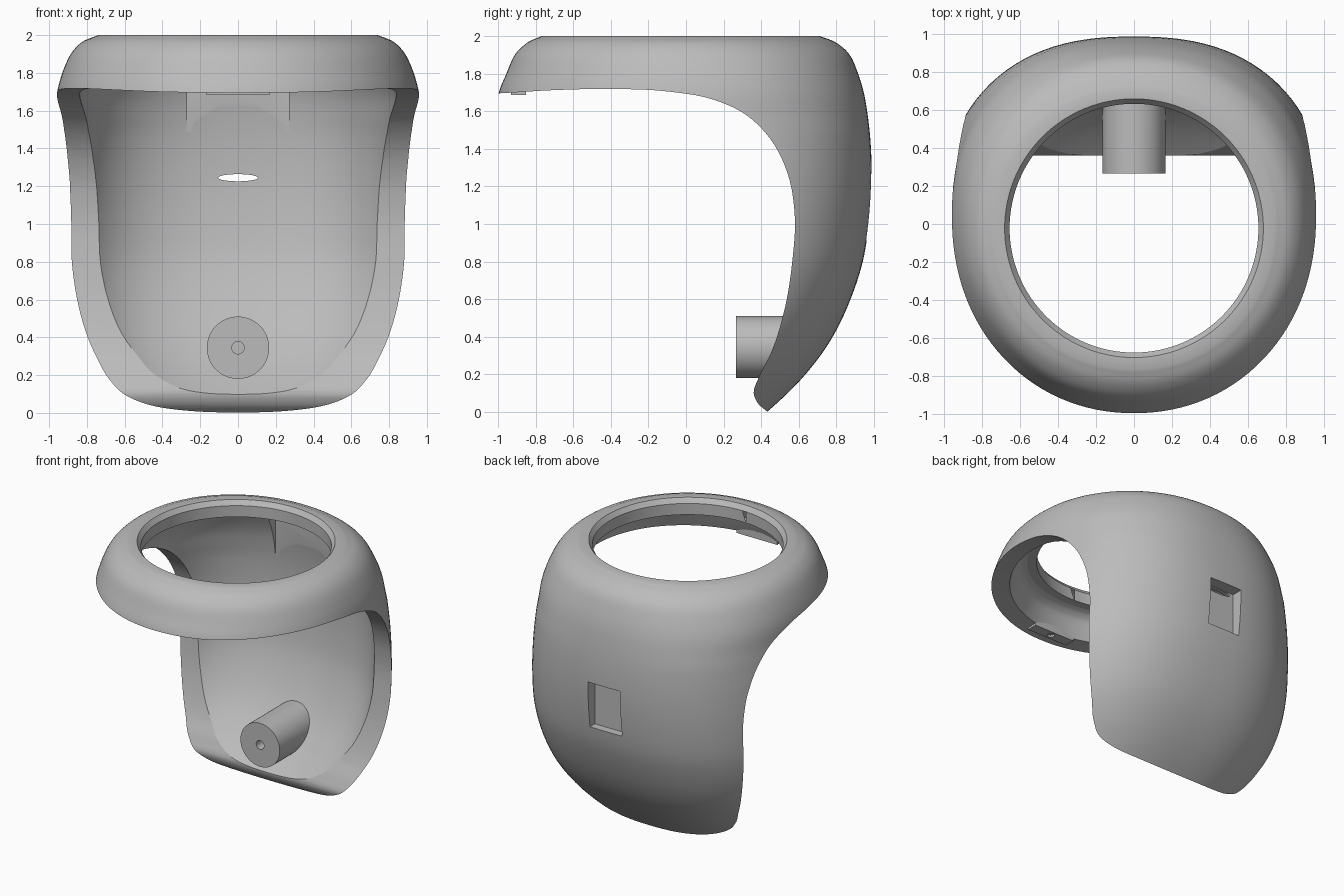
import bpy, bmesh, math
from mathutils import Vector, Matrix

if "Cube" in bpy.data.objects:
    bpy.data.objects.remove(bpy.data.objects["Cube"])

grey = bpy.data.materials.new("plain_grey")
grey.use_nodes = True
colour = (0.5, 0.5, 0.5, 1)
grey.diffuse_color = colour
grey.node_tree.nodes["Principled BSDF"].inputs["Base Color"].default_value = colour


def make(name, bm):
    bmesh.ops.recalc_face_normals(bm, faces=bm.faces)
    me = bpy.data.meshes.new(name)
    bm.to_mesh(me)
    bm.free()
    me.materials.append(grey)
    ob = bpy.data.objects.new(name, me)
    bpy.context.collection.objects.link(ob)
    return ob


def activate(ob):
    bpy.ops.object.select_all(action='DESELECT')
    ob.select_set(True)
    bpy.context.view_layer.objects.active = ob


def boolean(ob, cutter, operation='DIFFERENCE'):
    cutter.hide_render = True
    m = ob.modifiers.new("cut", 'BOOLEAN')
    m.operation, m.object, m.solver = operation, cutter, 'EXACT'
    activate(ob)
    bpy.ops.object.modifier_apply(modifier=m.name)
    bpy.data.objects.remove(cutter)


def smooth(ob, angle=24):
    activate(ob)
    bpy.ops.object.shade_smooth_by_angle(angle=math.radians(angle))


def spline(pts, steps):
    """Interpolating curve through unevenly spaced points of any dimension."""
    pts = [Vector(p) for p in pts]
    gap = [(b - a).length for a, b in zip(pts, pts[1:])]
    slope = [(b - a) / g for a, b, g in zip(pts, pts[1:], gap)]
    tan = [slope[0]]
    for i in range(1, len(pts) - 1):
        tan.append((slope[i - 1] * gap[i] + slope[i] * gap[i - 1]) / (gap[i - 1] + gap[i]))
    tan.append(slope[-1])
    out = []
    for i, g in enumerate(gap):
        for k in range(steps):
            t = k / steps
            out.append((2 * t ** 3 - 3 * t * t + 1) * pts[i] + (3 * t * t - 2 * t ** 3) * pts[i + 1]
                       + g * ((t ** 3 - 2 * t * t + t) * tan[i] + (t ** 3 - t * t) * tan[i + 1]))
    return out + [pts[-1]]


def box(name, lo, hi):
    bm = bmesh.new()
    lo, hi = Vector(lo), Vector(hi)
    mat = Matrix.Translation((lo + hi) / 2) @ Matrix.Diagonal((*(hi - lo), 1))
    bmesh.ops.create_cube(bm, size=1, matrix=mat)
    return make(name, bm)


def cone(name, r1, r2, depth, matrix, segments=64):
    bm = bmesh.new()
    bmesh.ops.create_cone(bm, cap_ends=True, segments=segments, radius1=r1, radius2=r2,
                          depth=depth, matrix=matrix)
    return make(name, bm)


ALONG_Y = Matrix.Rotation(math.pi / 2, 4, 'X')

# Shell: rings of (height, half width, back depth, front depth)
rings = [(-.1, .53, .31, .33), (0, .64, .43, .45), (.1, .735, .54, .55), (.2, .815, .635, .65),
         (.4, .93, .78, .8), (.6, .99, .875, .9), (.8, 1.015, .94, .95), (1, 1.015, .972, .98),
         (1.3, .995, .987, 1), (1.55, .967, .97, 1.01), (1.7, .957, .945, .995),
         (1.8, .93, .915, .955), (1.9, .885, .87, .91), (1.96, .83, .805, .85),
         (2, .74, .71, .765)]
N = 120
bm = bmesh.new()
loops = []
sections = spline(rings, 5)
top = sections[-1]
sections.append(Vector((2, top[1] * .5, top[2] * .5, top[3] * .5)))
for z, a, back, front in sections:
    blend = min(max((z - 1.5) / .5, 0), 1)
    loop = []
    for i in range(N):
        t = 2 * math.pi * i / N
        c, s = math.cos(t), math.sin(t)
        n = 2.42 - .35 * blend if s > 0 else 2.07
        depth = back if s > 0 else front
        r = (abs(c) ** n + abs(s) ** n) ** (-1 / n)
        loop.append(bm.verts.new((a * c * r, depth * s * r, z)))
    loops.append(loop)
for lo, hi in zip(loops, loops[1:]):
    for i in range(N):
        j = (i + 1) % N
        bm.faces.new((lo[i], lo[j], hi[j], hi[i]))
shell = make("curved_shell", bm)
solid = shell.modifiers.new("wall", 'SOLIDIFY')
solid.thickness, solid.offset, solid.use_even_offset = .12, -1, True
activate(shell)
bpy.ops.object.modifier_apply(modifier="wall")

# Side profile that keeps the visor-like rim, the back and the sloped foot
edge = spline([(-1.1, 1.69), (-.99, 1.695), (-.7, 1.712), (-.4, 1.718), (-.1, 1.705), (.15, 1.66),
               (.32, 1.58), (.45, 1.45), (.54, 1.27), (.578, 1.05), (.565, .8), (.525, .55),
               (.45, .31), (.385, .18), (.36, .1), (.38, .05), (.435, 0)], 5)
outline = [(p.x, p.y) for p in edge] + [(1.3, 0), (1.3, 2.2), (-1.1, 2.2)]
bm = bmesh.new()
face = bm.faces.new([bm.verts.new((-1.3, y, z)) for y, z in outline])
ext = bmesh.ops.extrude_face_region(bm, geom=[face])
bmesh.ops.translate(bm, vec=(2.6, 0, 0),
                    verts=[v for v in ext["geom"] if isinstance(v, bmesh.types.BMVert)])
boolean(shell, make("profile_cutter", bm), 'INTERSECT')

# Round top opening with a chamfered lip
hole_at = Matrix.Translation((0, -.022, 1.95))
boolean(shell, cone("opening_cutter", .655, .655, .5, hole_at, 128))
boolean(shell, cone("chamfer_cutter", .64, .7, .08, Matrix.Translation((0, -.022, 1.985)), 128))

# Inner guide recess that fades into the wall, rear pocket and its slot
boolean(shell, box("recess_cutter", (-.27, .5, 1.42), (.27, .835, 1.8)))
boolean(shell, box("pocket_cutter", (-.135, .9, .915), (.135, 1.2, 1.265)))
slot_at = Matrix.Translation((0, .9, 1.245)) @ Matrix.Diagonal((1, 1, .18, 1)) @ ALONG_Y
boolean(shell, cone("slot_cutter", .105, .105, .5, slot_at, 48))
smooth(shell)

# Round peg on the lower inner wall, its back end following the slope
peg = cone("round_peg", .165, .165, .3, Matrix.Translation((0, .415, .345)) @ ALONG_Y)
for v in peg.data.vertices:
    if v.co.y > .5:
        v.co.y = .61 + .65 * (v.co.z - .345)
boolean(peg, cone("peg_hole_cutter", .033, .033, .2,
                  Matrix.Translation((0, .27, .345)) @ ALONG_Y, 24))
smooth(peg)

# Small screw tab under the front rim
tab = box("front_tab", (-.17, -.93, 1.685), (.17, -.85, 1.74))
boolean(tab, cone("tab_hole_cutter", .025, .025, .2, Matrix.Translation((0, -.89, 1.7)), 24))
smooth(tab)
